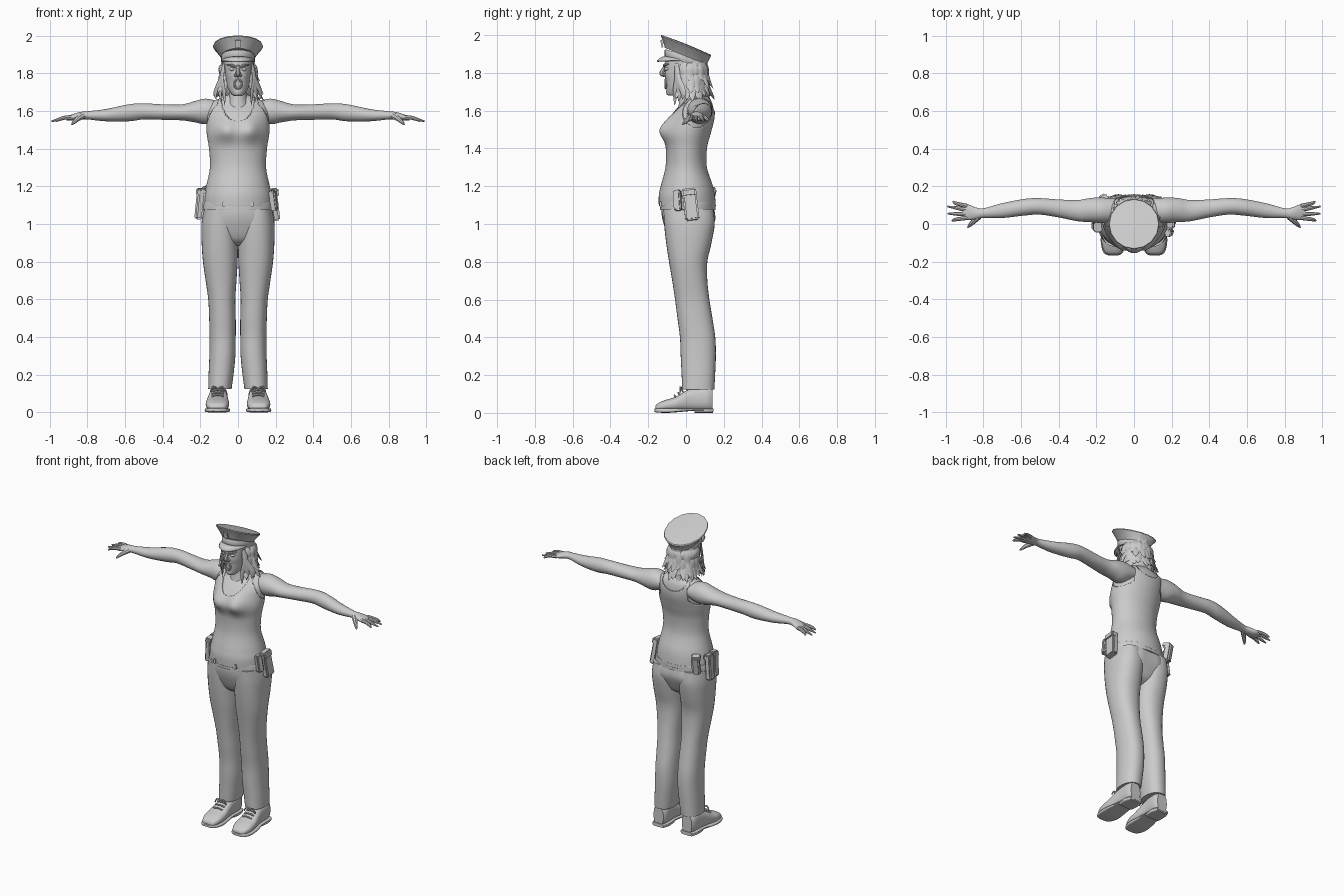
import bpy, bmesh, math, random
from mathutils import Vector, Matrix

random.seed(4)
if "Cube" in bpy.data.objects:
    bpy.data.objects.remove(bpy.data.objects["Cube"])

grey = bpy.data.materials.new("plain grey")
grey.use_nodes = True
grey.diffuse_color = (0.6, 0.6, 0.6, 1)
grey.node_tree.nodes["Principled BSDF"].inputs["Base Color"].default_value = (0.6, 0.6, 0.6, 1)


def finish(name, bm, mirror=False, angle=40):
    bmesh.ops.recalc_face_normals(bm, faces=bm.faces)
    mesh = bpy.data.meshes.new(name)
    bm.to_mesh(mesh)
    bm.free()
    mesh.materials.append(grey)
    obj = bpy.data.objects.new(name, mesh)
    bpy.context.collection.objects.link(obj)
    bpy.ops.object.select_all(action='DESELECT')
    bpy.context.view_layer.objects.active = obj
    obj.select_set(True)
    bpy.ops.object.shade_smooth_by_angle(angle=math.radians(angle))
    if mirror:
        obj.modifiers.new("mirror", 'MIRROR').use_mirror_merge = False
    return obj


def smooth_rows(rows, steps):
    """Catmull-Rom through rows of numbers."""
    out = []
    for i in range(len(rows) - 1):
        p = [rows[max(i - 1, 0)], rows[i], rows[i + 1], rows[min(i + 2, len(rows) - 1)]]
        for s in range(steps):
            t = s / steps
            out.append([b + t / 2 * (c - a + t * (2*a - 5*b + 4*c - d + t * (3*(b - c) + d - a)))
                        for a, b, c, d in zip(*p)])
    return out + [list(rows[-1])]


def skin(bm, rings):
    for r, q in zip(rings, rings[1:]):
        for j in range(len(r)):
            k = (j + 1) % len(r)
            bm.faces.new((r[j], r[k], q[k], q[j]))
    bm.faces.new(rings[0])
    bm.faces.new(rings[-1][::-1])


def loft(rows, axis='z', n=32, steps=5, power=2.0, grow=0, bumps=()):
    """Rows hold position, then low and high limits on the other two axes."""
    bm = bmesh.new()
    rings = []
    for t, a0, a1, b0, b1 in smooth_rows(rows, steps):
        ring = []
        for j in range(n):
            c, s = math.cos(math.tau * j / n), math.sin(math.tau * j / n)
            a = (a0 + a1) / 2 + ((a1 - a0) / 2 + grow) * math.copysign(abs(c) ** (2 / power), c)
            b = (b0 + b1) / 2 + ((b1 - b0) / 2 + grow) * math.copysign(abs(s) ** (2 / power), s)
            v = Vector({'z': (a, b, t), 'x': (t, a, b), 'y': (a, t, b)}[axis])
            for x, z, r, amount in bumps:
                if s * amount > 0:
                    v.y += amount * abs(s) * math.exp(-((v.x - x) ** 2 + (v.z - z) ** 2) / r ** 2)
            ring.append(bm.verts.new(v))
        rings.append(ring)
    skin(bm, rings)
    return bm


def sweep(bm, points, flat=1.0, ref=(0, 0, 1), n=8, steps=4):
    """Tube through (x, y, z, radius) points, thinned along ref by flat."""
    rows = smooth_rows(points, steps)
    rings = []
    for i, row in enumerate(rows):
        p = Vector(row[:3])
        tan = (Vector(rows[min(i + 1, len(rows) - 1)][:3]) - Vector(rows[max(i - 1, 0)][:3])).normalized()
        side = Vector(ref).cross(tan).normalized()
        up = tan.cross(side)
        rings.append([bm.verts.new(p + row[3] * (side * math.cos(math.tau * j / n)
                      + up * flat * math.sin(math.tau * j / n))) for j in range(n)])
    skin(bm, rings)


def box(name, loc, size, turn=(0, 0, 0), mirror=False):
    bm = bmesh.new()
    bmesh.ops.create_cube(bm, size=1)
    bmesh.ops.scale(bm, vec=size, verts=bm.verts)
    bmesh.ops.bevel(bm, geom=bm.edges[:], offset=min(size) * 0.2, segments=2, affect='EDGES')
    for k, axis in zip(turn, 'XYZ'):
        bmesh.ops.rotate(bm, matrix=Matrix.Rotation(k, 3, axis), verts=bm.verts)
    bmesh.ops.translate(bm, vec=loc, verts=bm.verts)
    return finish(name, bm, mirror)


def ball(name, loc, size, mirror=False):
    bm = bmesh.new()
    bmesh.ops.create_uvsphere(bm, u_segments=20, v_segments=12, radius=1)
    bmesh.ops.scale(bm, vec=size, verts=bm.verts)
    bmesh.ops.translate(bm, vec=loc, verts=bm.verts)
    return finish(name, bm, mirror)


# torso and tank top
torso = [(z, -w, w, y0, y1) for z, w, y0, y1 in (
    (1.095, .178, -.138, .152), (1.15, .174, -.138, .147), (1.2, .163, -.128, .137),
    (1.3, .143, -.103, .105), (1.4, .148, -.1, .105), (1.48, .16, -.108, .125),
    (1.55, .163, -.088, .143), (1.6, .165, -.058, .146), (1.64, .15, -.02, .138),
    (1.67, .09, -.01, .12), (1.69, .05, -.005, .1))]
bust = [(.07, 1.5, .058, -.04), (-.07, 1.5, .058, -.04)]
finish("torso", loft(torso, n=48, bumps=bust))
bm = loft(torso, n=128, steps=12, grow=.006, bumps=bust)
cut = []
for f in bm.faces:
    x, y, z = f.calc_center_median()
    depth = .12 if y < .05 else .07
    neck = (x / .09) ** 2 + ((z - 1.665) / depth) ** 2 < 1
    arm = abs(x) > .1 and ((y - .06) / .08) ** 2 + ((z - 1.59) / .08) ** 2 < 1
    if neck or arm or len(f.verts) > 4:
        cut.append(f)
bmesh.ops.delete(bm, geom=cut, context='FACES')
shirt = finish("tank_top", bm)
shirt.modifiers.new("cloth", 'SOLIDIFY').thickness = .006
finish("neck", loft([(z, -w, w, y0, y1) for z, w, y0, y1 in (
    (1.6, .075, -.045, .11), (1.65, .055, -.035, .095), (1.7, .048, -.03, .085), (1.78, .05, -.03, .085))]))

# arms, palms and fingers
finish("arm", loft([(.1, .01, .135, 1.555, 1.65), (.17, .005, .14, 1.53, 1.665), (.23, .01, .138, 1.54, 1.652),
    (.3, .015, .127, 1.55, 1.634), (.4, .035, .13, 1.553, 1.635), (.5, .05, .137, 1.555, 1.64),
    (.58, .045, .133, 1.545, 1.635), (.7, .032, .11, 1.545, 1.61), (.8, .032, .083, 1.555, 1.598),
    (.84, .025, .088, 1.554, 1.594), (.88, .022, .103, 1.55, 1.582), (.91, .03, .1, 1.55, 1.57)], 'x'), True)
bm = bmesh.new()
for y, tip_x, tip_y in ((.095, .96, .12), (.075, .99, .093), (.052, .99, .055), (.033, .965, .018)):
    sweep(bm, [(.885, y, 1.566, .012), (.92, (y * 2 + tip_y) / 3, 1.564, .0105),
               (.95, (y + tip_y * 2) / 3, 1.555, .009), (tip_x, tip_y, 1.545, .004)])
sweep(bm, [(.825, .04, 1.574, .018), (.85, .015, 1.558, .014), (.87, -.005, 1.54, .01), (.882, -.018, 1.527, .004)])
finish("fingers", bm, True)

# trousers
finish("trouser_hips", loft([(z, -w, w, y0, y1) for z, w, y0, y1 in (
    (.885, .06, -.04, .06), (.92, .13, -.085, .11), (1.0, .183, -.118, .135), (1.06, .185, -.13, .14),
    (1.12, .172, -.128, .14))], power=2.3, bumps=[(.085, 1.03, .07, .025), (-.085, 1.03, .07, .025)]))
finish("trouser_leg", loft([(.125, .034, .158, -.02, .15), (.2, .024, .156, -.023, .154),
    (.3, .014, .152, -.028, .158), (.4, .012, .151, -.032, .155), (.5, .012, .153, -.045, .14),
    (.6, .014, .158, -.058, .124), (.7, .008, .172, -.073, .113), (.8, .002, .186, -.09, .113),
    (.9, 0, .193, -.105, .135), (1.0, .0, .194, -.116, .152), (1.08, .02, .182, -.12, .145)],
    power=2.25), True)

# shoes
finish("shoe", loft([(-.162, .085, .135, .012, .035), (-.15, .065, .155, .01, .05), (-.11, .05, .17, .01, .068),
    (-.06, .048, .17, .01, .083), (-.01, .052, .162, .01, .112), (.04, .055, .155, .01, .135),
    (.11, .055, .152, .01, .14), (.14, .068, .14, .012, .13)], 'y', power=2.5), True)
finish("shoe_sole", loft([(-.167, .085, .135, .006, .022), (-.152, .06, .162, .002, .024),
    (-.1, .043, .176, 0, .024), (-.04, .046, .173, .004, .024), (.03, .052, .16, .01, .024), (.1, .05, .158, .01, .024),
    (.145, .062, .146, .008, .024)], 'y', power=4), True)
finish("shoe_heel", loft([(.045, .054, .156, 0, .02), (.1, .05, .158, 0, .02), (.143, .062, .146, 0, .02)],
    'y', power=4), True)
bm = bmesh.new()
for i in range(4):
    y, z = -.055 + i * .02, .085 + i * .013
    sweep(bm, [(.075, y, z, .005), (.107, y - .006, z + .008, .005), (.14, y, z, .005)], n=6)
for s in (-1, 1):
    sweep(bm, [(.107, -.02, .125, .005), (.107 + s * .025, -.03, .135, .005), (.107 + s * .04, -.03, .11, .004)], n=6)
finish("shoelaces", bm, True)

# belt with pouches and holster
finish("belt", loft([(z, -w, w, -.138, .157) for z, w in ((1.075, .188), (1.08, .19), (1.11, .186), (1.115, .18))],
    n=48, power=2.1))
for y, x, tilt in ((-.015, -.198, .1), (.045, -.205, .05)):
    box("belt_pouch", (x, y, 1.1), (.04, .048, .15), (tilt, .1, 0))
    box("pouch_flap", (x + .006, y, 1.17), (.048, .054, .036), (tilt, .1, 0))
box("rear_pouch", (-.16, .125, 1.135), (.05, .045, .12), (-.2, .05, .5))
box("rear_pouch_flap", (-.16, .123, 1.185), (.054, .05, .03), (-.2, .05, .5))
box("holster", (.195, .025, 1.1), (.04, .075, .16), (.12, -.12, 0))
box("holster_flap", (.192, .015, 1.165), (.048, .08, .045), (.12, -.12, 0))
box("radio", (.187, -.045, 1.125), (.035, .04, .11), (.1, -.1, -.3))
box("belt_loop", (.075, -.13, 1.105), (.012, .022, .03), mirror=True)

# head and face
finish("head", loft([(z, -w, w, y0, y1) for z, w, y0, y1 in (
    (1.68, .022, -.088, -.045), (1.69, .035, -.096, -.02), (1.72, .054, -.103, .04), (1.76, .064, -.108, .08),
    (1.8, .07, -.112, .1), (1.84, .073, -.113, .105), (1.9, .075, -.105, .105))], power=2.2,
    bumps=[(.04, 1.79, .02, -.006), (-.04, 1.79, .02, -.006), (0, 1.69, .02, -.008)]))
bm = bmesh.new()
sweep(bm, [(0, -.104, 1.845, .009), (0, -.118, 1.82, .01), (0, -.128, 1.797, .013), (0, -.112, 1.785, .008)],
      ref=(1, 0, 0))
for s in (-1, 1):
    sweep(bm, [(s * .011, -.112, 1.832, .006), (s * .032, -.114, 1.842, .007), (s * .058, -.095, 1.846, .004)])
    sweep(bm, [(s * .011, -.108, 1.79, .009), (s * .013, -.118, 1.789, .008), (s * .007, -.123, 1.791, .005)])
lips = [(.019 * math.cos(a), -.107, 1.743 + .024 * math.sin(a), .006) for a in [math.tau * i / 12 for i in range(13)]]
sweep(bm, lips, ref=(0, 1, 0), steps=2)
finish("nose_brows_and_lips", bm)
ball("eye", (.031, -.1, 1.821), (.014, .014, .009), True)

# hair: inner mass and loose locks
finish("hair_mass", loft([(z, -w, w, y0, y1) for z, w, y0, y1 in (
    (1.67, .075, .02, .115), (1.7, .092, -.005, .122), (1.75, .098, -.03, .118), (1.8, .093, -.045, .112),
    (1.85, .086, -.06, .11), (1.89, .08, -.06, .1))]))
bm = bmesh.new()
for layer, top, low, reach in ((0, 1.85, 1.75, .112), (1, 1.82, 1.705, .128), (2, 1.77, 1.665, .13)):
    for i in range(19):
        a = math.radians(-38 + 256 * i / 18 + random.uniform(-5, 5))
        c, s = math.cos(a), math.sin(a)
        end = low + random.uniform(-.02, .015)
        r = reach + random.uniform(-.012, .012)
        sweep(bm, [(c * .084, .025 + s * .08, top, .012), (c * .097, .027 + s * .088, (top + end) / 2 + .02, .021),
                   (c * (r - .018), .026 + s * (r - .028), end + .025, .016), (c * r, .026 + s * (r - .012), end, .002)],
              flat=.35, ref=(c, s, 0), n=6, steps=3)
for s in (-1, 1):
    for x, y, z in ((.07, -.06, 1.63), (.09, -.04, 1.65), (.115, -.02, 1.66)):
        sweep(bm, [(s * .075, -.05, 1.85, .01), (s * .087, -.045, 1.78, .018),
                   (s * (x + .005), y + .005, 1.7, .017), (s * x, y, z, .002)], flat=.4, ref=(s, -.6, 0), n=6)
finish("hair_locks", bm)


# peaked cap, sloping down to the back
def slope(bm, k):
    for v in bm.verts:
        v.co.z -= k * v.co.y
    return bm


crown = loft([(z, -w, w, -d, d) for z, w, d in (
    (1.888, .09, .112), (1.9, .098, .115), (1.925, .118, .125), (1.943, .134, .133), (1.949, .131, .13),
    (1.952, .06, .06), (1.953, .01, .01))], n=16, steps=1)
finish("cap_crown", slope(crown, .4), angle=25)
band = loft([(z, -w, w, -w - .024, w + .024) for z, w in ((1.855, .086), (1.86, .089), (1.89, .089), (1.895, .086))],
    steps=1)
finish("cap_band", slope(band, .27))
bm = bmesh.new()
rows = []
for reach, drop in ((0, 0), (.5, .008), (1, .026)):
    row = []
    for i in range(17):
        a = math.radians(-80 + 10 * i)
        f = reach * math.cos(a) ** .7
        row.append(bm.verts.new((math.sin(a) * .088, -math.cos(a) * .108 - .047 * f,
                                 1.867 + .024 * math.cos(a) - drop * math.cos(a))))
    rows.append(row)
for p, q in zip(rows, rows[1:]):
    for i in range(16):
        bm.faces.new((p[i], p[i + 1], q[i + 1], q[i]))
finish("cap_visor", bm).modifiers.new("thickness", 'SOLIDIFY').thickness = .008
box("cap_badge", (0, -.128, 1.955), (.032, .009, .042), (.2, 0, 0))
